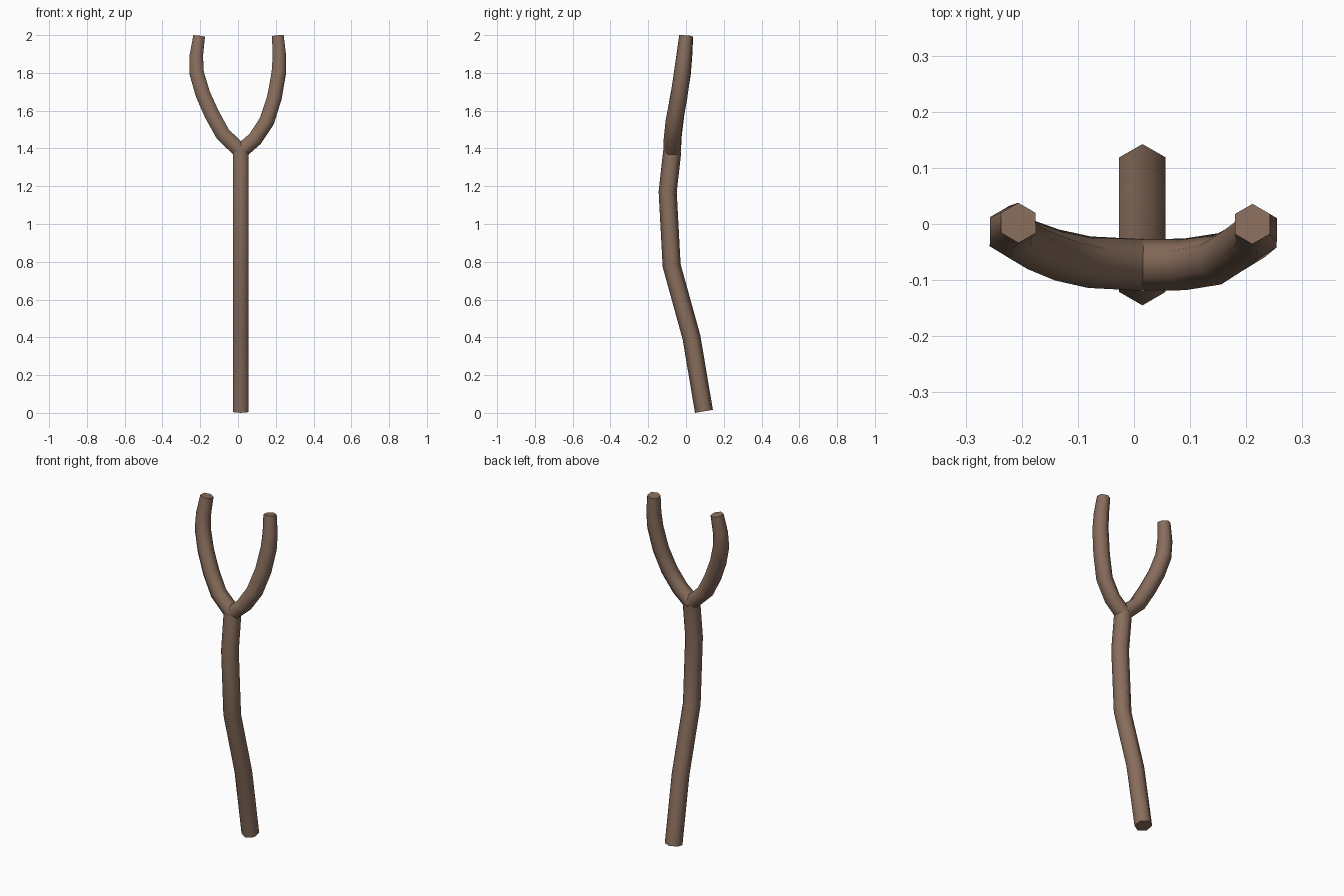
import bpy, bmesh, math
from mathutils import Vector

if "Cube" in bpy.data.objects:
    bpy.data.objects.remove(bpy.data.objects["Cube"])

bark = bpy.data.materials.new("brown_bark")
bark.diffuse_color = (0.25, 0.155, 0.108, 1)
bark.use_nodes = True
bark.node_tree.nodes["Principled BSDF"].inputs["Base Color"].default_value = bark.diffuse_color


def limb(name, pts, sides=6):
    """Six-sided tube along (x, y, z, radius) points, one ridge facing +y."""
    bm = bmesh.new()
    path = [Vector(p[:3]) for p in pts]
    rings = []
    for i, p in enumerate(path):
        d_in = (p - path[max(i - 1, 0)]).normalized()
        d_out = (path[min(i + 1, len(path) - 1)] - p).normalized()
        t = (d_in + d_out).normalized()
        v = Vector((0, 1, 0))
        v = (v - t * v.dot(t)).normalized()
        u = v.cross(t)
        ring = []
        for k in range(sides):
            a = 2 * math.pi * k / sides
            ring.append(bm.verts.new(p + (u * math.sin(a) + v * math.cos(a)) * pts[i][3]))
        rings.append(ring)
    for a, b in zip(rings, rings[1:]):
        for k in range(sides):
            n = (k + 1) % sides
            bm.faces.new((a[k], a[n], b[n], b[k]))
    bm.faces.new(rings[0])
    bm.faces.new(rings[-1])
    bmesh.ops.recalc_face_normals(bm, faces=bm.faces)
    me = bpy.data.meshes.new(name)
    bm.to_mesh(me)
    bm.free()
    me.materials.append(bark)
    ob = bpy.data.objects.new(name, me)
    bpy.context.collection.objects.link(ob)
    bpy.ops.object.select_all(action='DESELECT')
    ob.select_set(True)
    bpy.context.view_layer.objects.active = ob
    bpy.ops.object.shade_smooth_by_angle(angle=math.radians(65))
    return ob


# Crooked main stem
limb("stem", [
    (0.015, 0.095, 0.008, 0.048), (0.015, 0.029, 0.40, 0.048),
    (0.015, -0.076, 0.78, 0.048), (0.015, -0.097, 1.17, 0.048),
    (0.015, -0.073, 1.385, 0.048)])

# Two prongs of the fork
limb("left_prong", [
    (0.015, -0.073, 1.385, 0.046), (-0.08, -0.068, 1.475, 0.046),
    (-0.138, -0.055, 1.58, 0.046), (-0.187, -0.036, 1.69, 0.045),
    (-0.219, -0.018, 1.80, 0.044), (-0.221, -0.008, 1.89, 0.041),
    (-0.206, 0.002, 1.994, 0.036)])
limb("right_prong", [
    (0.015, -0.073, 1.385, 0.046), (0.09, -0.072, 1.45, 0.046),
    (0.153, -0.062, 1.545, 0.046), (0.193, -0.038, 1.67, 0.045),
    (0.216, -0.020, 1.80, 0.044), (0.219, -0.010, 1.89, 0.041),
    (0.211, 0.0, 1.996, 0.036)])
